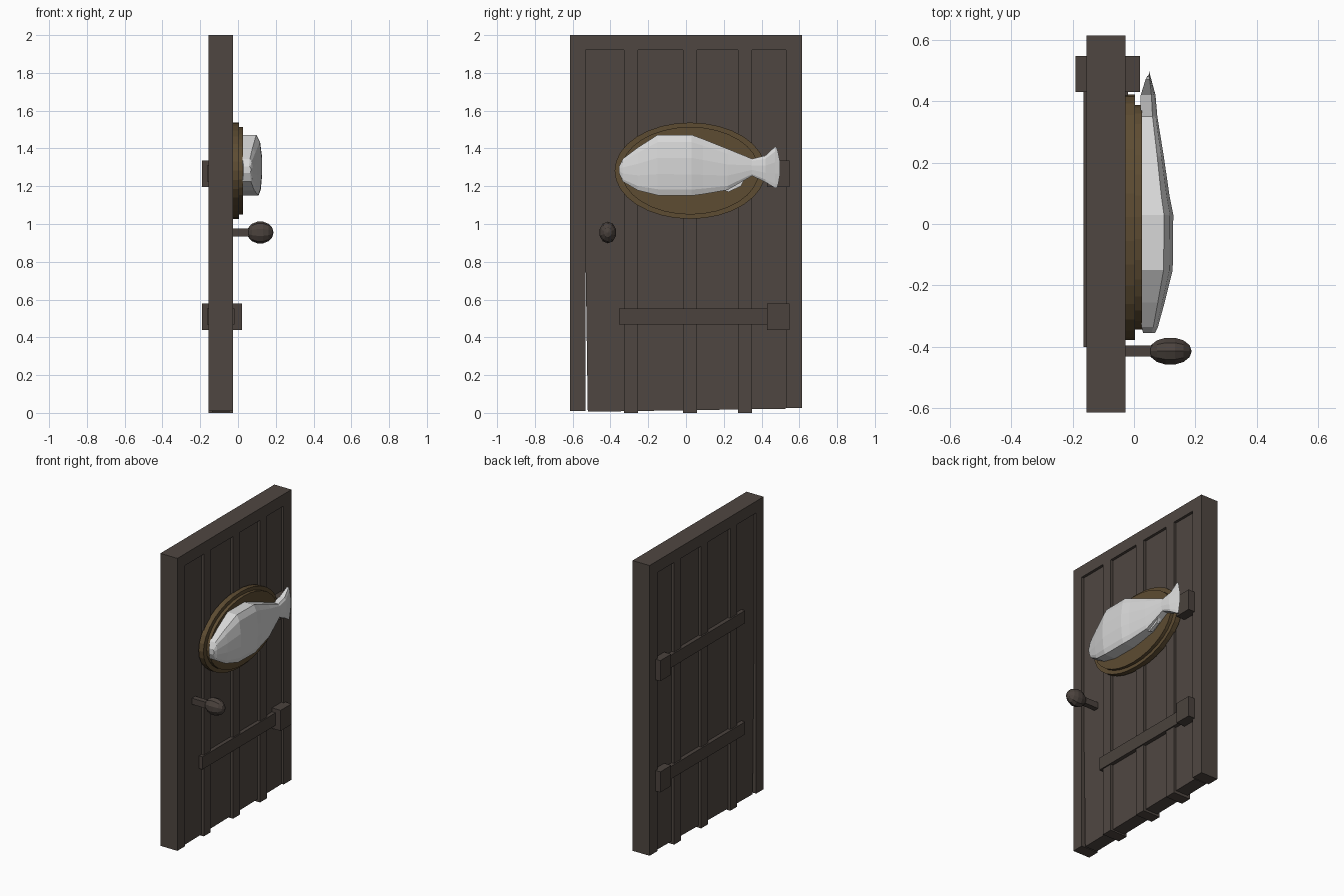
import bpy, bmesh, math

if "Cube" in bpy.data.objects:
    bpy.data.objects.remove(bpy.data.objects["Cube"])

def material(name, rgb):
    m = bpy.data.materials.new(name)
    m.diffuse_color = (*rgb, 1)
    m.use_nodes = True
    m.node_tree.nodes["Principled BSDF"].inputs["Base Color"].default_value = m.diffuse_color
    return m

WOOD = material("dark_wood", (0.078, 0.062, 0.053))
IRON = material("dark_iron", (0.070, 0.055, 0.047))
PLAQUE = material("brown_plaque", (0.110, 0.072, 0.032))
FISH = material("pale_fish", (0.68, 0.68, 0.68))

def finish(name, bm, mat):
    bmesh.ops.recalc_face_normals(bm, faces=bm.faces)
    me = bpy.data.meshes.new(name)
    bm.to_mesh(me)
    bm.free()
    me.materials.append(mat)
    ob = bpy.data.objects.new(name, me)
    bpy.context.collection.objects.link(ob)
    return ob

def loft(name, rings, mat):
    """Skin a list of equal-length rings and cap both ends."""
    bm = bmesh.new()
    vs = [[bm.verts.new(p) for p in r] for r in rings]
    n = len(rings[0])
    for a, b in zip(vs, vs[1:]):
        for i in range(n):
            j = (i + 1) % n
            bm.faces.new((a[i], a[j], b[j], b[i]))
    bm.faces.new(vs[0])
    bm.faces.new(vs[-1])
    return finish(name, bm, mat)

def prism(name, outline, x0, x1, mat):
    """Extrude a (y, z) outline through the door thickness."""
    return loft(name, [[(x, y, z) for y, z in outline] for x in (x0, x1)], mat)

def box(name, x0, x1, y0, y1, z0, z1, mat):
    return prism(name, [(y0, z0), (y1, z0), (y1, z1), (y0, z1)], x0, x1, mat)

BACK, FRONT = -0.155, -0.027

# Door frame
box("latch_post", BACK, FRONT, -0.613, -0.533, 0.01, 2.0, WOOD)
box("hinge_post", BACK, FRONT, 0.53, 0.613, 0.025, 1.92, WOOD)
box("top_rail", BACK, FRONT, -0.533, 0.613, 1.92, 2.0, WOOD)

# Recessed panel, slightly out of true at the foot
prism("door_panel", [(-0.52, 0.006), (0.53, 0.022), (0.53, 1.92), (-0.533, 1.92), (-0.533, 0.9)],
      BACK + 0.018, FRONT - 0.018, WOOD)

# Upright boards standing proud of the panel
for y in (-0.292, 0.022, 0.312):
    box("upright_board", BACK, FRONT, y - 0.037, y + 0.037, 0.0, 1.92, WOOD)

# Hinges and straps on both faces
for z in (0.51, 1.267):
    box("hinge_block", -0.19, 0.02, 0.43, 0.547, z - 0.07, z + 0.07, IRON)
    box("front_strap", FRONT - 0.02, FRONT + 0.008, -0.355, 0.43, z - 0.043, z + 0.043, IRON)
    box("back_strap", BACK - 0.01, BACK + 0.02, -0.40, 0.43, z - 0.043, z + 0.043, IRON)

# Door knob
box("knob_stem", FRONT - 0.02, 0.07, -0.432, -0.396, 0.933, 0.975, IRON)
bm = bmesh.new()
bmesh.ops.create_uvsphere(bm, u_segments=10, v_segments=7, radius=1)
for v in bm.verts:
    x, y, z = v.co
    v.co = (0.118 + 0.07 * z, -0.414 + 0.047 * x, 0.955 + 0.059 * y)
finish("door_knob", bm, IRON)

# Two-tier oval plaque
def oval(ry, rz, n=32):
    return [(0.022 + ry * math.cos(2 * math.pi * i / n), 1.282 + rz * math.sin(2 * math.pi * i / n))
            for i in range(n)]
prism("plaque_base", oval(0.40, 0.255), FRONT - 0.005, 0.004, PLAQUE)
prism("plaque_step", oval(0.365, 0.232), 0.0, 0.026, PLAQUE)

# Fish: stations along its length (y, bottom z, top z, back x, front x)
stations = [
    (-0.355, 1.270, 1.305, 0.03, 0.068),
    (-0.335, 1.225, 1.345, 0.024, 0.078),
    (-0.255, 1.178, 1.405, 0.02, 0.100),
    (-0.150, 1.152, 1.472, 0.02, 0.126),
    (0.030, 1.150, 1.472, 0.02, 0.128),
    (0.090, 1.158, 1.450, 0.02, 0.116),
    (0.220, 1.180, 1.398, 0.02, 0.097),
    (0.350, 1.255, 1.345, 0.02, 0.076),
    (0.420, 1.222, 1.362, 0.022, 0.070),
    (0.472, 1.190, 1.410, 0.038, 0.056),
]
rings = []
for y, lo, hi, xb, xf in stations:
    h, d = hi - lo, xf - xb
    section = [(0, 0), (0.82, 0), (0.93, 0.1), (1, 0.35), (1, 0.62), (0.9, 0.88), (0.72, 1), (0, 1)]
    rings.append([(xb + d * u, y, lo + h * w) for u, w in section])
# Thin curved edge of the tail fin
rings.append([(0.043 + 0.006 * (p[0] > 0.045), 0.5 - 1.6 * (p[2] - 1.295) ** 2, 1.30 + (p[2] - 1.30) * 0.97)
              for p in rings[-1]])
loft("fish_body", rings, FISH)

# Small belly fin near the tail
prism("belly_fin", [(0.18, 1.20), (0.20, 1.178), (0.225, 1.17), (0.29, 1.20), (0.31, 1.24)],
      0.04, 0.062, FISH)
